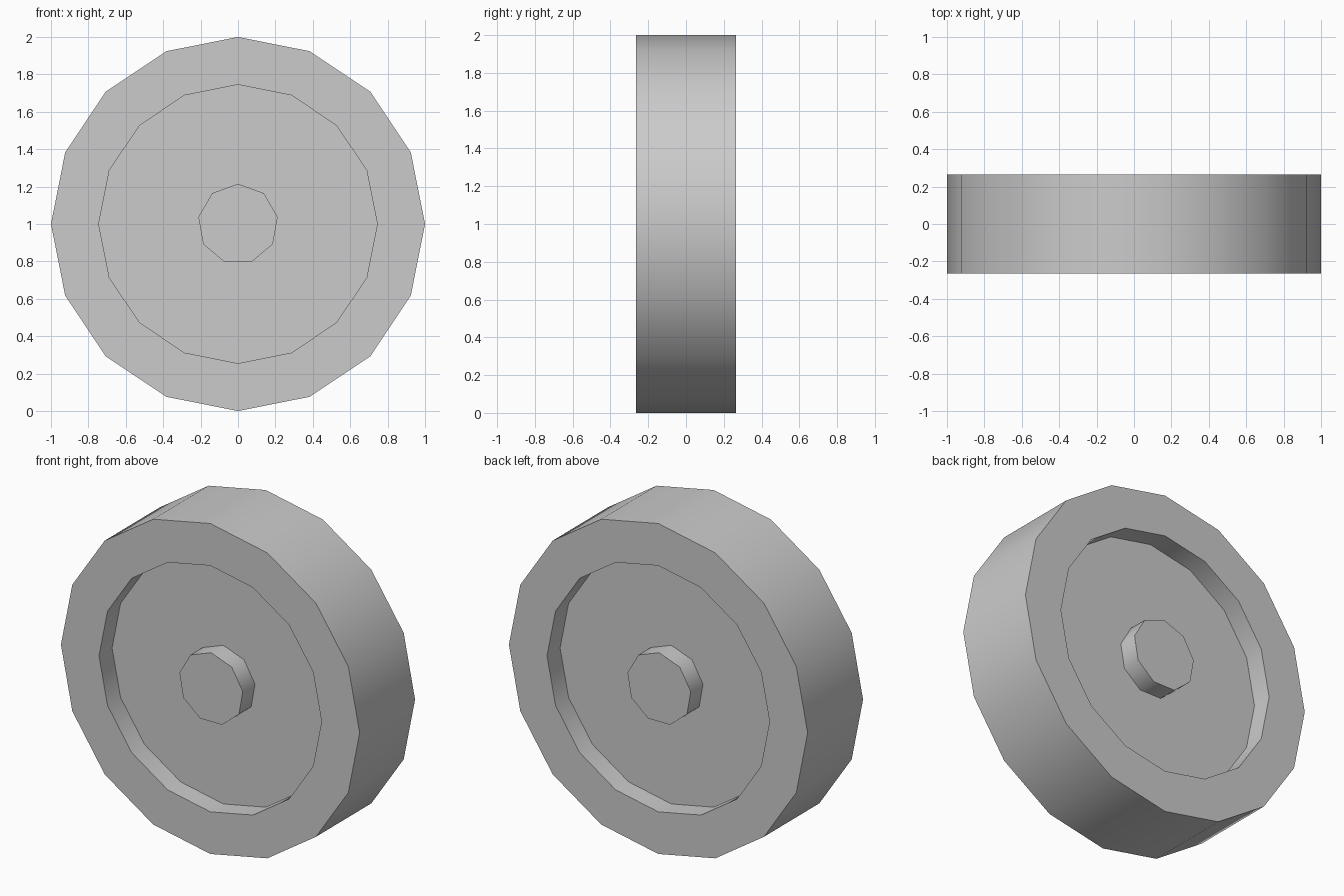
import bpy, bmesh
from math import sin, cos, pi, radians

if "Cube" in bpy.data.objects:
    bpy.data.objects.remove(bpy.data.objects["Cube"])


def lathe(name, sides, profile, angle):
    """Spin (radius, y) points around the wheel axle, starting at the top, and cap both ends."""
    bm = bmesh.new()
    rings = [[bm.verts.new((r * sin(2 * pi * i / sides), y, 1 + r * cos(2 * pi * i / sides)))
              for i in range(sides)] for r, y in profile]
    for a, b in zip(rings, rings[1:]):
        for i in range(sides):
            j = (i + 1) % sides
            bm.faces.new((a[i], a[j], b[j], b[i]))
    bm.faces.new(rings[0])
    bm.faces.new(rings[-1])
    bmesh.ops.recalc_face_normals(bm, faces=bm.faces)
    mesh = bpy.data.meshes.new(name)
    bm.to_mesh(mesh)
    bm.free()
    ob = bpy.data.objects.new(name, mesh)
    bpy.context.collection.objects.link(ob)
    bpy.ops.object.select_all(action='DESELECT')
    ob.select_set(True)
    bpy.context.view_layer.objects.active = ob
    bpy.ops.object.shade_smooth_by_angle(angle=radians(angle))
    return ob


# Wheel: wide tread with a recessed disc on both sides
half, disc = 0.265, 0.14
lathe("wheel", 16, [(0.745, -disc), (0.745, -half), (1, -half),
                    (1, half), (0.745, half), (0.745, disc)], 30)

# Hub: nine-sided axle end showing on both sides
lathe("hub", 9, [(0.215, -0.257), (0.215, 0.257)], 50)
